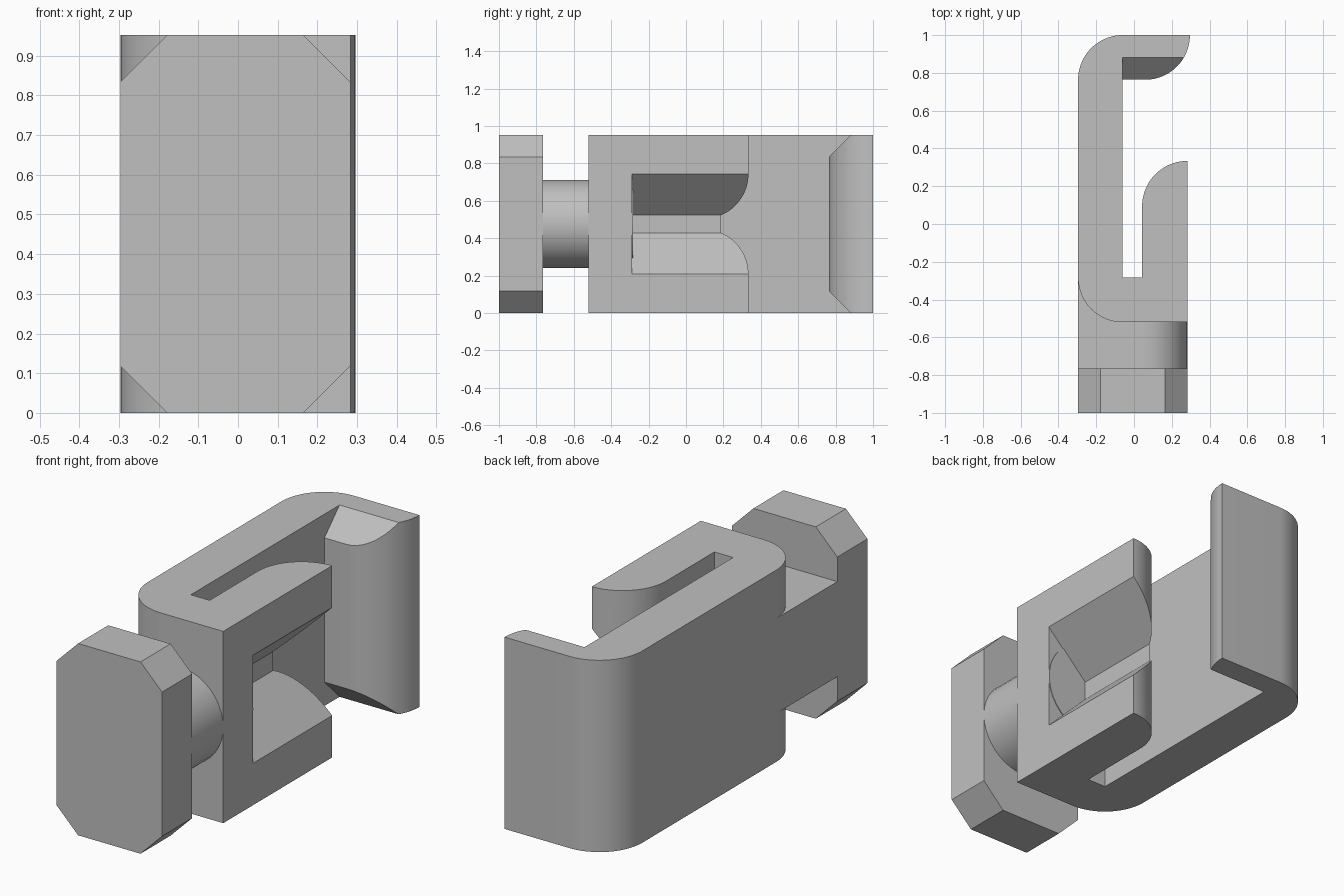
import bpy, bmesh
from math import sin, cos, radians
from mathutils import Vector

cube = bpy.data.objects.get("Cube")
if cube:
    bpy.data.objects.remove(cube)

grey = bpy.data.materials.new("plain_grey")
grey.use_nodes = True
COLOUR = (0.53, 0.53, 0.53, 1)
grey.diffuse_color = COLOUR
grey.node_tree.nodes["Principled BSDF"].inputs["Base Color"].default_value = COLOUR

L, R = -0.296, 0.283        # outer sides of the hook and the plate
H, T = 0.952, 0.236         # height, wall thickness (also the corner radius)
SEGS = 20


def arc(cx, cy, r, start, end):
    """Points along a circular arc, angles in degrees."""
    angles = [radians(start + (end - start) * i / SEGS) for i in range(SEGS + 1)]
    return [(cx + r * cos(a), cy + r * sin(a)) for a in angles]


def prism(name, outline, axis, lo, hi):
    """Extrude a 2D outline from lo to hi along the given axis."""
    place = {"x": lambda p: (lo, p[0], p[1]),
             "y": lambda p: (p[0], lo, p[1]),
             "z": lambda p: (p[0], p[1], lo)}[axis]
    bm = bmesh.new()
    face = bm.faces.new([bm.verts.new(place(p)) for p in outline])
    grown = bmesh.ops.extrude_face_region(bm, geom=[face])["geom"]
    step = Vector([(hi - lo) * (axis == a) for a in "xyz"])
    bmesh.ops.translate(bm, vec=step,
                        verts=[g for g in grown if isinstance(g, bmesh.types.BMVert)])
    bmesh.ops.recalc_face_normals(bm, faces=bm.faces)
    mesh = bpy.data.meshes.new(name)
    bm.to_mesh(mesh)
    bm.free()
    mesh.materials.append(grey)
    obj = bpy.data.objects.new(name, mesh)
    bpy.context.collection.objects.link(obj)
    return obj


def activate(obj):
    bpy.ops.object.select_all(action="DESELECT")
    obj.select_set(True)
    bpy.context.view_layer.objects.active = obj


def cut(obj, cutter):
    """Subtract the cutter, then discard it."""
    activate(obj)
    mod = obj.modifiers.new("cut", "BOOLEAN")
    mod.operation, mod.solver, mod.object = "DIFFERENCE", "EXACT", cutter
    bpy.ops.object.modifier_apply(modifier=mod.name)
    bpy.data.objects.remove(cutter)


# Hook body: long back wall, returning lip and short rounded arm
BASE, SLOT_END, SLOT_L, SLOT_R = -0.52, -0.284, L + T, 0.043
LIP_X, LIP_Y, ARM_R = 0.06, 1 - T, R - SLOT_R
ARM_Y = 0.334 - ARM_R
outline = [(R, BASE)]
outline += arc(R, ARM_Y, ARM_R, 90, 180)
outline += [(SLOT_R, SLOT_END), (SLOT_L, SLOT_END), (SLOT_L, LIP_Y)]
outline += arc(LIP_X, 1, T, -90, 0)
outline += arc(L + T, 1 - T, T, 90, 180)
outline += arc(L + T, BASE + T, T, 180, 270)
hook = prism("hook_body", outline, "z", 0, H)

# Tapered pocket in the short arm
MID, FLOOR, HALF, OUT = H / 2, 0.062, 0.047, 0.4
wide = HALF + OUT - FLOOR
pocket = [(FLOOR, MID - HALF), (OUT, MID - wide), (OUT, MID + wide), (FLOOR, MID + HALF)]
cut(hook, prism("pocket_cutter", pocket, "y", SLOT_END - 0.004, 0.45))

# Chamfers on the top and bottom of the lip
C, E = 0.118, 0.05
for z, up in ((H, 1), (0, -1)):
    wedge = [(LIP_Y - E, z - up * (C + E)), (LIP_Y + C + E, z + up * E),
             (LIP_Y - E, z + up * E)]
    cut(hook, prism("lip_cutter", wedge, "x", SLOT_L, 0.4))

# Neck: flat on one side, half round on the other
neck = prism("neck", [(L, MID - T)] + arc(R - T, MID, T, -90, 90) + [(L, MID + T)],
             "y", LIP_Y * -1, SLOT_END)

# Front plate with four clipped corners
K = 0.118
plate = prism("front_plate",
              [(L + K, 0), (R - K, 0), (R, K), (R, H - K),
               (R - K, H), (L + K, H), (L, H - K), (L, K)], "y", -1, -LIP_Y)

for part in (hook, neck, plate):
    activate(part)
    bpy.ops.object.shade_smooth_by_angle(angle=radians(25))
